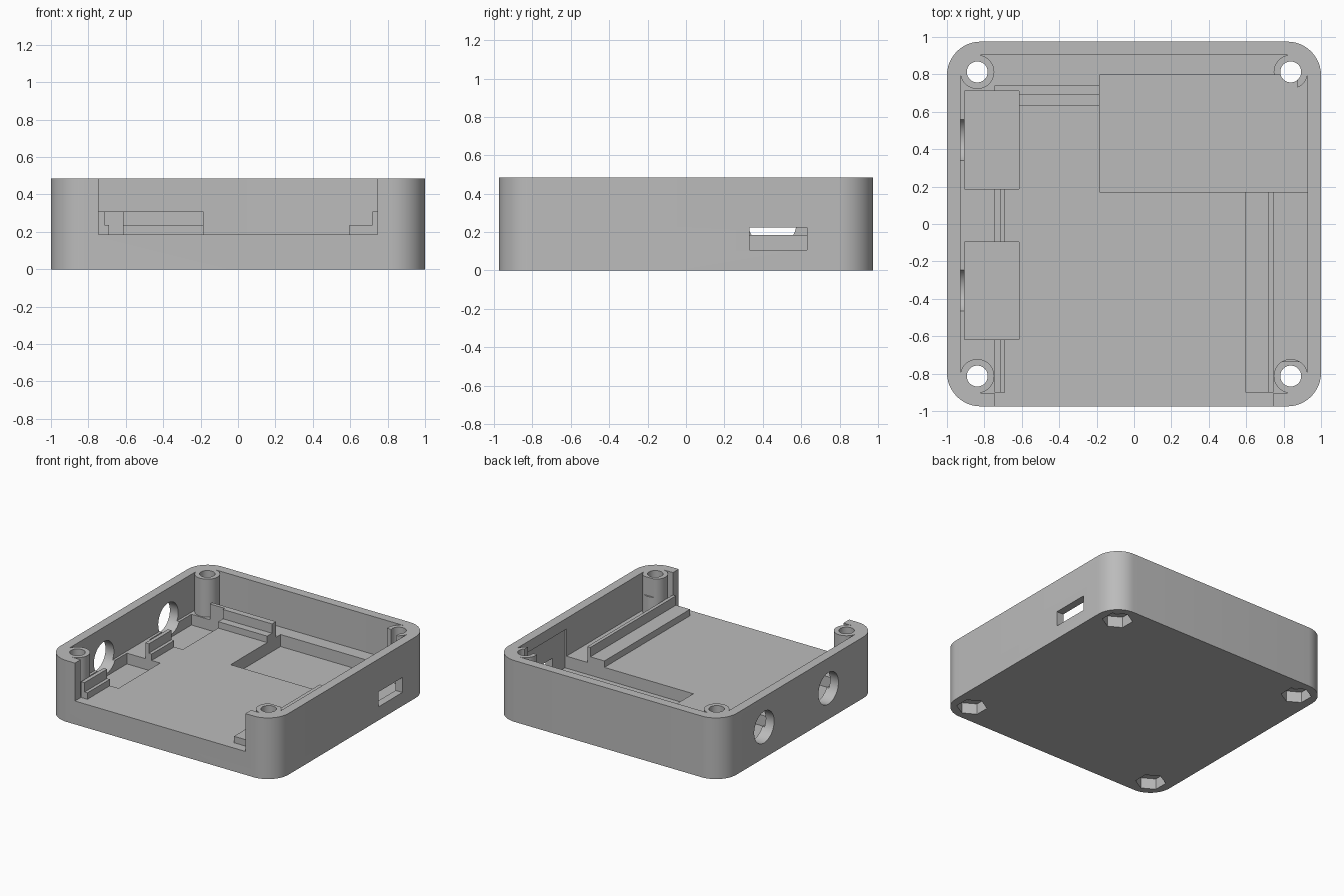
import bpy, bmesh, math
from mathutils import Matrix

cube = bpy.data.objects.get("Cube")
if cube:
    bpy.data.objects.remove(cube, do_unlink=True)

grey = bpy.data.materials.new("plain_grey")
grey.use_nodes = True
COLOUR = (0.5, 0.5, 0.5, 1)
grey.diffuse_color = COLOUR
grey.node_tree.nodes["Principled BSDF"].inputs["Base Color"].default_value = COLOUR

HEIGHT, FLOOR = 0.485, 0.185
POST_X, POST_Y = 0.838, 0.813


def make(name, bm):
    bmesh.ops.recalc_face_normals(bm, faces=bm.faces)
    mesh = bpy.data.meshes.new(name)
    bm.to_mesh(mesh)
    bm.free()
    mesh.materials.append(grey)
    ob = bpy.data.objects.new(name, mesh)
    bpy.context.collection.objects.link(ob)
    return ob


def box(x0, x1, y0, y1, z0, z1):
    bm = bmesh.new()
    bmesh.ops.create_cube(bm, size=1, matrix=Matrix.Translation(
        ((x0 + x1) / 2, (y0 + y1) / 2, (z0 + z1) / 2)) @ Matrix.Diagonal((x1 - x0, y1 - y0, z1 - z0, 1)))
    return make("box", bm)


def rounded_box(name, hx, hy, r, z0, z1, steps=12):
    bm = bmesh.new()
    ring = []
    for q, (sx, sy) in enumerate(((1, 1), (-1, 1), (-1, -1), (1, -1))):
        for i in range(steps + 1):
            a = math.pi / 2 * (q + i / steps)
            ring.append(bm.verts.new((sx * (hx - r) + r * math.cos(a), sy * (hy - r) + r * math.sin(a), z0)))
    face = bm.faces.new(ring)
    top = bmesh.ops.extrude_face_region(bm, geom=[face])["geom"]
    bmesh.ops.translate(bm, vec=(0, 0, z1 - z0), verts=[v for v in top if isinstance(v, bmesh.types.BMVert)])
    return make(name, bm)


def cylinder(x, y, z, r, depth, sides=48, along_x=False):
    bm = bmesh.new()
    turn = Matrix.Rotation(math.pi / 2, 4, "Y") if along_x else Matrix()
    bmesh.ops.create_cone(bm, cap_ends=True, segments=sides, radius1=r, radius2=r, depth=depth,
                          matrix=Matrix.Translation((x, y, z)) @ turn)
    return make("cylinder", bm)


# Outer shell
case = rounded_box("case_base", 1, 0.975, 0.18, 0, HEIGHT)
bpy.context.view_layer.objects.active = case


def combine(tool, operation):
    mod = case.modifiers.new("bool", "BOOLEAN")
    mod.operation, mod.object, mod.solver = operation, tool, "EXACT"
    bpy.ops.object.modifier_apply(modifier=mod.name)
    bpy.data.objects.remove(tool, do_unlink=True)


def cut(tool):
    combine(tool, "DIFFERENCE")


def add(tool):
    combine(tool, "UNION")


# Inner cavity and the open front
cut(rounded_box("cavity", 0.927, 0.903, 0.105, FLOOR, 0.7))
cut(box(-0.747, 0.747, -1.1, -0.85, FLOOR, 0.7))

corners = [(sx * POST_X, sy * POST_Y) for sx in (-1, 1) for sy in (-1, 1)]

# Screw posts
for x, y in corners:
    add(cylinder(x, y, (HEIGHT + 0.1) / 2, 0.091, HEIGHT - 0.1))

# Stepped board rails: low ledge and taller ridge
LEDGE, RIDGE, SUNK = 0.236, 0.31, 0.15
add(box(-0.72, -0.69, -0.9, 0.72, SUNK, LEDGE))
add(box(-0.745, -0.715, -0.9, 0.72, SUNK, RIDGE))
add(box(0.595, 0.725, -0.9, 0.3, SUNK, LEDGE))
add(box(0.718, 0.745, -0.9, 0.3, SUNK, RIDGE))
add(box(-0.745, 0, 0.63, 0.70, SUNK, LEDGE))
add(box(-0.745, 0, 0.69, 0.74, SUNK, RIDGE))

# Component pockets in the floor
cut(box(-0.907, -0.615, 0.187, 0.712, 0.1, 0.6))
cut(box(-0.907, -0.615, -0.618, -0.095, 0.1, 0.6))
cut(box(-0.185, 0.875, 0.172, 0.797, 0.09, 0.6))
cut(box(0.8, 0.94, 0.172, 0.797, 0.09, 0.4))

# Relief on the front post
cut(box(0.7, 0.92, -0.735, -0.7, 0.34, 0.6))

# Round connector holes on the right-hand wall, slot on the opposite wall
for y in (0.45, -0.355):
    cut(cylinder(-0.95, y, 0.245, 0.125, 0.2, along_x=True))
cut(box(0.85, 1.1, 0.33, 0.63, 0.107, 0.225))

# Screw holes with hexagonal nut recesses underneath
for x, y in corners:
    cut(cylinder(x, y, 0.25, 0.056, 1.0, 40))
    cut(cylinder(x, y, 0, 0.11, 0.17, 6))

case.select_set(True)
bpy.ops.object.shade_smooth_by_angle(angle=math.radians(30))
